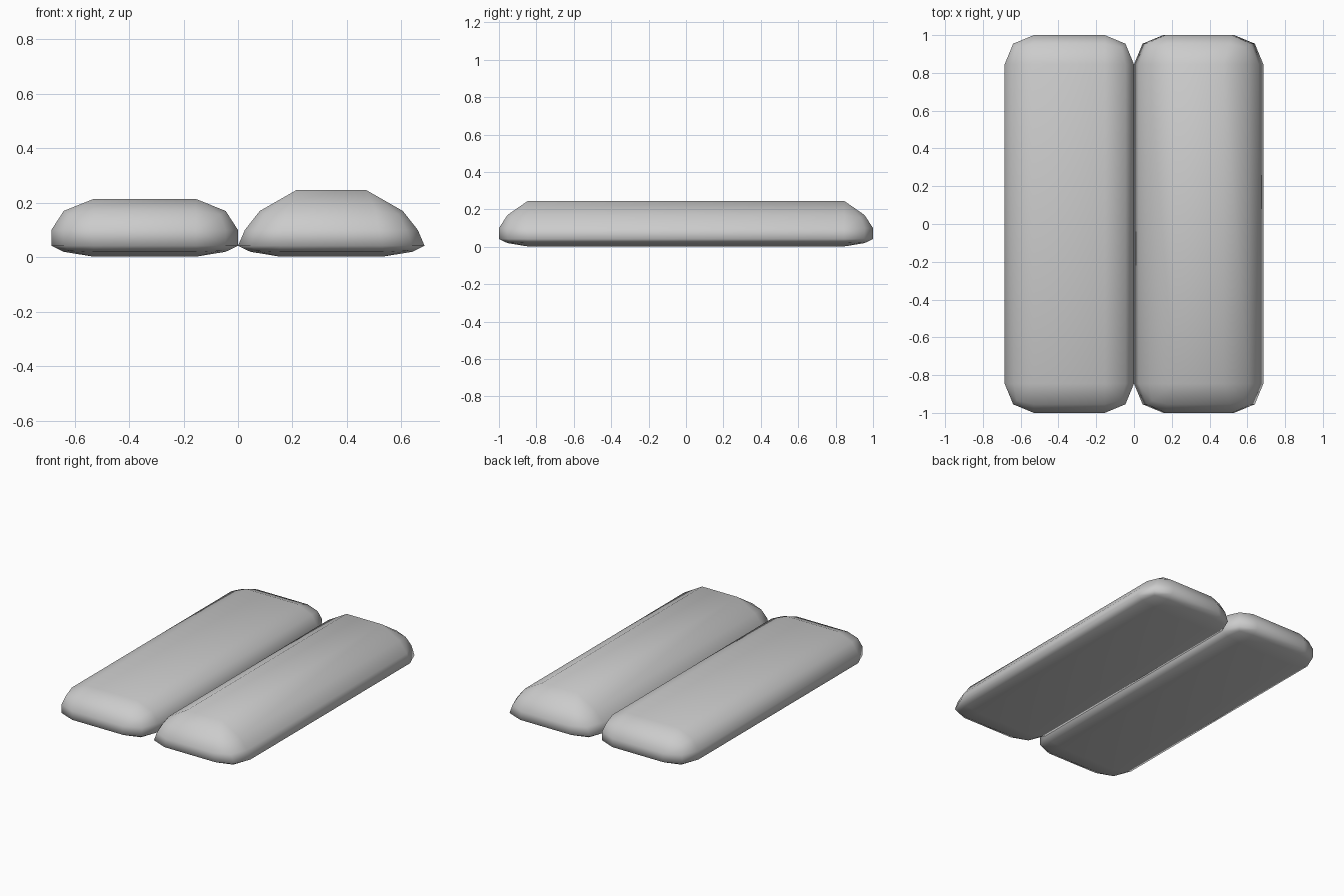
import bpy
import bmesh

if "Cube" in bpy.data.objects:
    bpy.data.objects.remove(bpy.data.objects["Cube"])

WIDTH, LENGTH, RADIUS = 0.685, 2.0, 0.155
HALF = 0.2                                   # working half height before the profile remap
MID = HALF - RADIUS * 0.2929
LEVELS = [-HALF, -MID, RADIUS - HALF, HALF - RADIUS, MID, HALF]


def lookup(values, z):
    """Piecewise linear value at working height z."""
    z = max(-HALF, min(HALF, z))
    for i in range(5):
        if z <= LEVELS[i + 1] + 1e-6:
            t = (z - LEVELS[i]) / (LEVELS[i + 1] - LEVELS[i])
            return values[i] + t * (values[i + 1] - values[i])
    return values[-1]


def cushion(name, x, heights, widths):
    bm = bmesh.new()
    bmesh.ops.create_cube(bm, size=1)
    bmesh.ops.scale(bm, vec=(WIDTH, LENGTH, 2 * HALF), verts=bm.verts)
    # Two-step rounded edges on every side
    bmesh.ops.bevel(bm, geom=list(bm.edges), offset=RADIUS, offset_type='OFFSET',
                    segments=2, profile=0.5, affect='EDGES')
    # Flatten and taper to the cushion's cross-section
    for v in bm.verts:
        z = v.co.z
        v.co.x *= lookup(widths, z)
        v.co.z = lookup(heights, z)
    bmesh.ops.recalc_face_normals(bm, faces=bm.faces)
    for f in bm.faces:
        f.smooth = True
    mesh = bpy.data.meshes.new(name)
    bm.to_mesh(mesh)
    bm.free()
    obj = bpy.data.objects.new(name, mesh)
    obj.location.x = x
    bpy.context.collection.objects.link(obj)


# Flat-topped left cushion and taller, tapered right cushion
cushion("left_cushion", -WIDTH / 2, [0.002, 0.02, 0.042, 0.10, 0.17, 0.214], [1] * 6)
cushion("right_cushion", WIDTH / 2, [0.002, 0.02, 0.042, 0.10, 0.17, 0.246],
        [1, 1, 1, 0.927, 0.883, 0.69])
